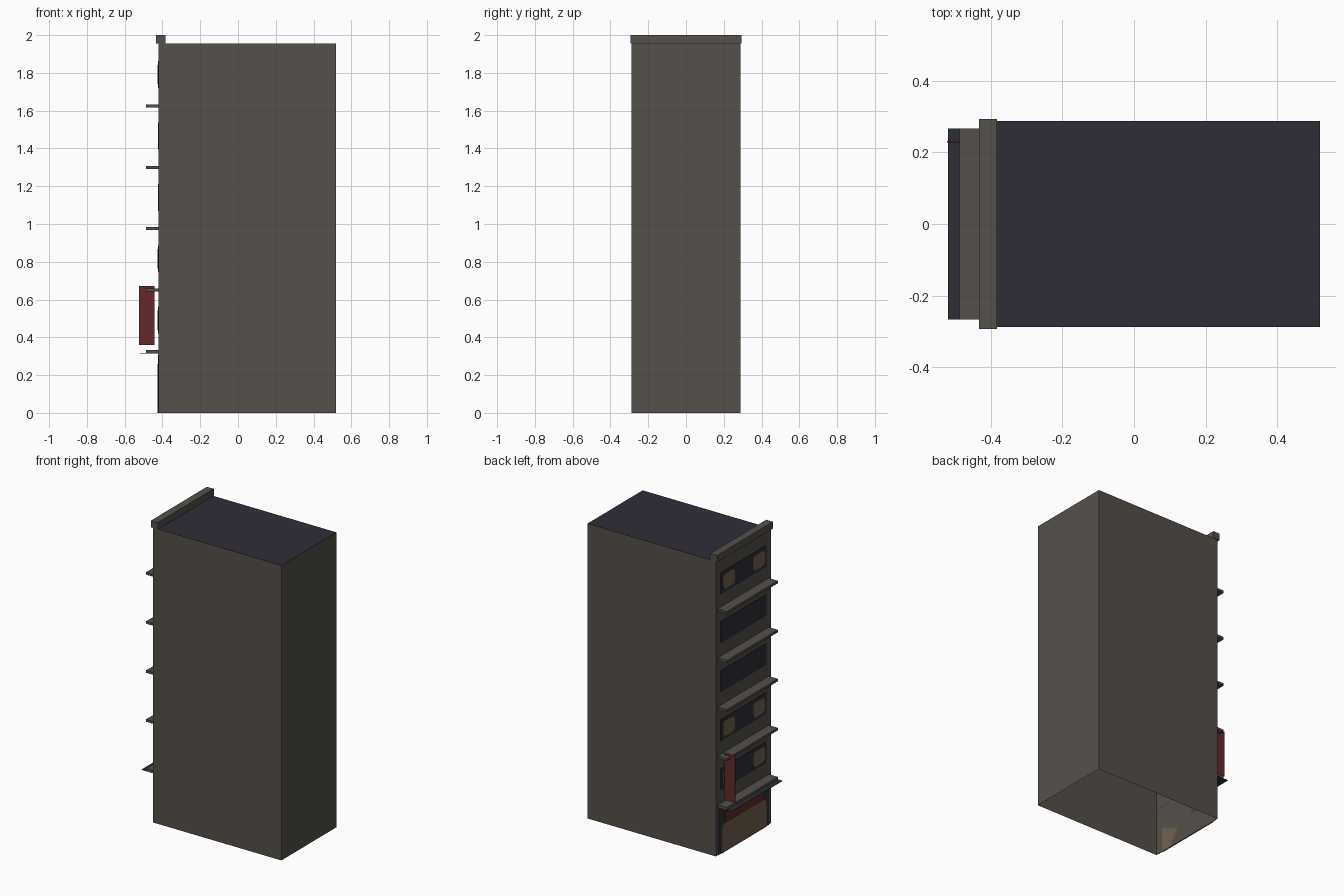
import bpy, bmesh, math

old = bpy.data.objects.get("Cube")
if old:
    bpy.data.objects.remove(old, do_unlink=True)


def material(name, rgb):
    m = bpy.data.materials.new(name)
    m.use_nodes = True
    m.diffuse_color = (*rgb, 1)
    m.node_tree.nodes["Principled BSDF"].inputs["Base Color"].default_value = (*rgb, 1)
    return m


STONE = material("warm grey stone", (0.089, 0.08, 0.068))
DARK = material("dark slate", (0.028, 0.027, 0.04))
GLOW = material("tan window", (0.17, 0.12, 0.072))
RED = material("dull red", (0.125, 0.023, 0.023))


def finish(name, bm, *mats):
    bmesh.ops.recalc_face_normals(bm, faces=bm.faces)
    mesh = bpy.data.meshes.new(name)
    bm.to_mesh(mesh)
    bm.free()
    for m in mats:
        mesh.materials.append(m)
    obj = bpy.data.objects.new(name, mesh)
    bpy.context.collection.objects.link(obj)
    return obj


def box_mesh(x, y, z):
    bm = bmesh.new()
    bmesh.ops.create_cube(bm, size=1)
    for v in bm.verts:
        v.co = [lo + (c + 0.5) * (hi - lo) for c, (lo, hi) in zip(v.co, (x, y, z))]
    return bm


def box(name, x, y, z, mat):
    return finish(name, box_mesh(x, y, z), mat)


FACE = -0.42   # x of the facade


def plate(name, y, z, depth, mat, top=0.0, bottom=0.0):
    """Thin facade plate with optional rounded top and bottom corners."""
    corners = [(y[1], z[1], -1, -1, top, 0), (y[0], z[1], 1, -1, top, 90),
               (y[0], z[0], 1, 1, bottom, 180), (y[1], z[0], -1, 1, bottom, 270)]
    bm = bmesh.new()
    verts = []
    for cy, cz, sy, sz, r, start in corners:
        steps = 4 if r else 0
        for i in range(steps + 1):
            a = math.radians(start + (90 * i / steps if steps else 0))
            verts.append(bm.verts.new((FACE - depth, cy + sy * r + r * math.cos(a),
                                       cz + sz * r + r * math.sin(a))))
    face = bm.faces.new(verts)
    back = bmesh.ops.extrude_face_region(bm, geom=[face], use_keep_orig=True)
    for v in back["geom"]:
        if isinstance(v, bmesh.types.BMVert):
            v.co.x = FACE
    return finish(name, bm, mat)


# Open-bottomed tower with a dark roof
tower = box_mesh((FACE, 0.52), (-0.288, 0.288), (0, 1.955))
tower.normal_update()
for f in list(tower.faces):
    if f.normal.z > 0.5:
        f.material_index = 1
    elif f.normal.z < -0.5:
        tower.faces.remove(f)
finish("tower", tower, STONE, DARK)

# Parapet above the facade
box("parapet", (-0.433, -0.383), (-0.293, 0.293), (1.955, 2.0), STONE)

# Ledges, window bands and lit panes on each floor
for floor in range(1, 6):
    z = 0.325 * floor
    box(f"ledge_{floor}", (-0.487, FACE), (-0.267, 0.267), (z - 0.008, z + 0.008), STONE)
    plate(f"window_band_{floor}", (-0.237, 0.237), (z + 0.095, z + 0.237), 0.003, DARK)
    if floor in (1, 2, 5):
        for side, cy in (("right", -0.157), ("left", 0.157)):
            plate(f"lit_pane_{floor}_{side}", (cy - 0.063, cy + 0.063),
                  (z + 0.115, z + 0.217), 0.006, GLOW, 0.03, 0.03)

# Shopfront
plate("shop_recess", (-0.267, 0.267), (0, 0.31), 0.003, DARK)
plate("shop_banner", (-0.2, 0.2), (0.15, 0.26), 0.005, RED)
plate("shop_window", (-0.235, 0.235), (0, 0.19), 0.007, GLOW, 0.04)

# Flat awning and hanging sign
box("awning", (-0.52, FACE), (-0.267, 0.267), (0.314, 0.317), DARK)
box("hanging_sign", (-0.523, -0.443), (0.228, 0.232), (0.36, 0.672), RED)
